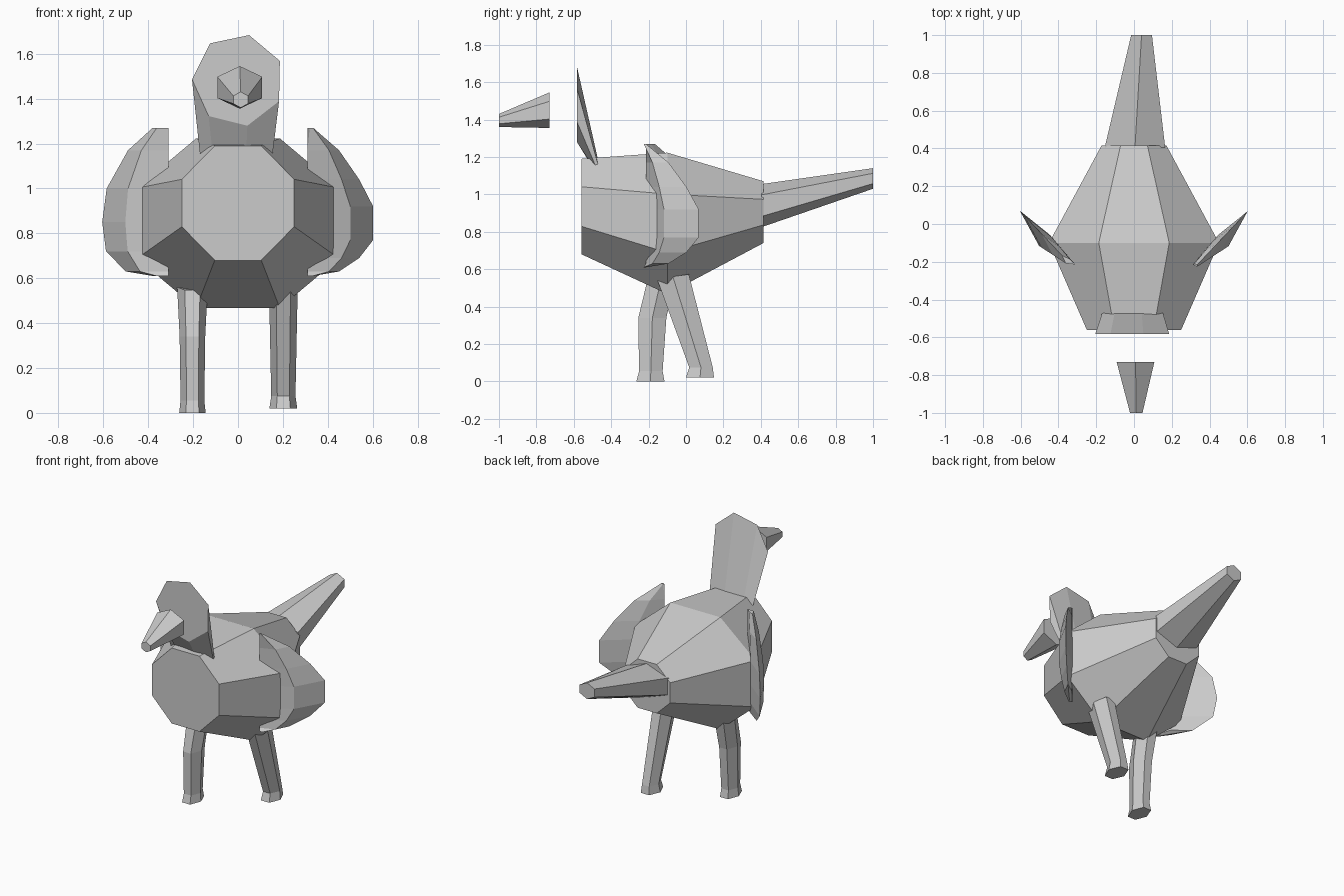
import bpy, bmesh
from math import cos, sin, radians, pi

cube = bpy.data.objects.get("Cube")
if cube:
    bpy.data.objects.remove(cube, do_unlink=True)

grey = bpy.data.materials.new("plain_grey")
grey.use_nodes = True
tone = (0.6, 0.6, 0.6, 1)
grey.diffuse_color = tone
grey.node_tree.nodes["Principled BSDF"].inputs["Base Color"].default_value = tone


def loft(name, rings):
    """Skin a series of rings with equal point counts and cap both ends."""
    bm = bmesh.new()
    loops = [[bm.verts.new(p) for p in ring] for ring in rings]
    n = len(loops[0])
    for a, b in zip(loops, loops[1:]):
        for i in range(n):
            j = (i + 1) % n
            bm.faces.new((a[i], a[j], b[j], b[i]))
    bm.faces.new(loops[0])
    bm.faces.new(loops[-1])
    bmesh.ops.recalc_face_normals(bm, faces=bm.faces)
    mesh = bpy.data.meshes.new(name)
    bm.to_mesh(mesh)
    bm.free()
    mesh.materials.append(grey)
    obj = bpy.data.objects.new(name, mesh)
    bpy.context.collection.objects.link(obj)
    return obj


def upright_ring(sides, x, y, z, rx, rz, start):
    """Polygon facing along y."""
    angles = [radians(start) + 2 * pi * i / sides for i in range(sides)]
    return [(x + rx * cos(a), y, z + rz * sin(a)) for a in angles]


def flat_ring(sides, x, y, z, rx, ry, tilt=0):
    """Polygon facing up, with its height rising along y by the tilt."""
    angles = [2 * pi * i / sides for i in range(sides)]
    return [(x + rx * cos(a), y + ry * sin(a), z + tilt * sin(a)) for a in angles]


# Octagonal body, widest in the middle
octa = 1 / cos(pi / 8)
loft("body", [upright_ring(8, 0, y, z, rx * octa, rz * octa, 22.5)
              for y, z, rx, rz in ((-0.56, 0.935, 0.25, 0.255),
                                   (-0.10, 0.845, 0.45, 0.378),
                                   (0.415, 0.905, 0.172, 0.165))])

# Hexagonal tail and beak
hexa = 1 / cos(pi / 6)
loft("tail", [upright_ring(6, 0.005, 0.405, 0.94, 0.16 * hexa, 0.115, 30),
              upright_ring(6, 0.04, 1.0, 1.085, 0.055 * hexa, 0.055, 30)])
loft("beak", [upright_ring(6, 0.008, -0.73, 1.45, 0.1 * hexa, 0.095, 30),
              upright_ring(6, 0.012, -1.0, 1.395, 0.033 * hexa, 0.035, 30)])

# Seven-sided head, sweeping down into the body
loft("head_and_neck", [upright_ring(7, 0, -0.583, 1.482, 0.205, 0.207, 76),
                       upright_ring(7, 0, -0.46, 1.11, 0.165, 0.03, 76)])

# Legs: each station is centre y, height, half width, half depth
legs = {
    "left_leg": (0.202, ((-0.07, 0.56, 0.064, 0.085),
                         (0.08, 0.075, 0.054, 0.063),
                         (0.075, 0.02, 0.062, 0.075))),
    "right_leg": (-0.203, ((-0.13, 0.56, 0.068, 0.075),
                           (-0.18, 0.34, 0.057, 0.075),
                           (-0.188, 0.055, 0.053, 0.063),
                           (-0.19, 0.0, 0.059, 0.075))),
}
for name, (x, stations) in legs.items():
    loft(name, [flat_ring(6, x, y, z, rx, ry * hexa, 0.015 if i == 0 else 0)
                for i, (y, z, rx, ry) in enumerate(stations)])


# Wings: thin lens sections stacked by height, flaring out and back
def wing(name, side, outline):
    rings = []
    for x, z in outline:
        tip_y = -0.215 + (x - 0.335) * 1.06
        root_x = 0.31
        span = (x - root_x) / 0.29
        mid_x, mid_y = (x + root_x) / 2, (tip_y - 0.215) / 2
        bulge = 0.008 + 0.036 * span
        rings.append([(side * px, py, z) for px, py in
                      ((root_x, -0.215), (mid_x + bulge, mid_y - bulge),
                       (x, tip_y), (mid_x - bulge * 0.3, mid_y + bulge * 0.3))])
    loft(name, rings)


wing("left_wing", 1, ((0.335, 1.27), (0.45, 1.17), (0.54, 1.04), (0.602, 0.92),
                      (0.602, 0.77), (0.54, 0.69), (0.45, 0.63), (0.335, 0.61)))
wing("right_wing", -1, ((0.38, 1.27), (0.49, 1.17), (0.585, 1.0), (0.605, 0.85),
                        (0.588, 0.72), (0.5, 0.63), (0.38, 0.61)))
